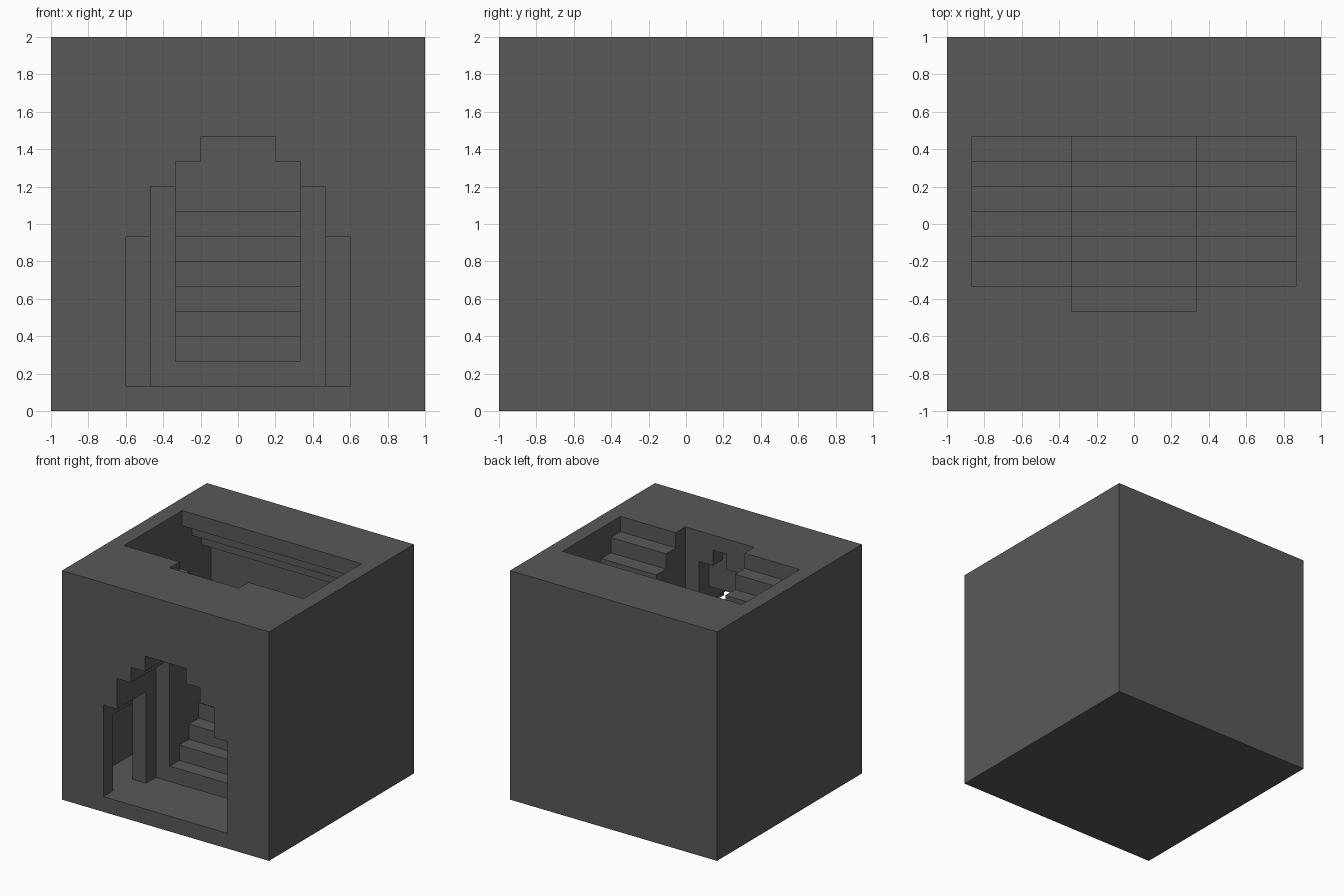
import bpy
import bmesh

cube = bpy.data.objects.get("Cube")
if cube:
    bpy.data.objects.remove(cube, do_unlink=True)

N = 15            # block is 15 units on each side
U = 2.0 / N       # one unit

stone = bpy.data.materials.new("dark_grey_stone")
stone.use_nodes = True
GREY = (0.1, 0.1, 0.1, 1.0)
stone.diffuse_color = GREY
stone.node_tree.nodes["Principled BSDF"].inputs["Base Color"].default_value = GREY


def place(p):
    """Unit-grid position to scene position."""
    return (p[0] * U - 1, p[1] * U - 1, p[2] * U)


def finish(bm, name):
    bmesh.ops.recalc_face_normals(bm, faces=bm.faces[:])
    mesh = bpy.data.meshes.new(name)
    bm.to_mesh(mesh)
    bm.free()
    mesh.materials.append(stone)
    obj = bpy.data.objects.new(name, mesh)
    bpy.context.collection.objects.link(obj)
    return obj


def hollow_block(name, voids):
    """Solid block with box-shaped voids (x0, x1, y0, y1, z0, z1) removed."""
    def solid(c):
        if min(c) < 0 or max(c) >= N:
            return False
        x, y, z = c
        return not any(a <= x < b and e <= y < f and g <= z < h
                       for a, b, e, f, g, h in voids)

    bm = bmesh.new()
    corners = {}

    def vert(p):
        if p not in corners:
            corners[p] = bm.verts.new(place(p))
        return corners[p]

    cells = [(x, y, z) for x in range(N) for y in range(N) for z in range(N)]
    for c in filter(solid, cells):
        for axis in range(3):
            u, v = (axis + 1) % 3, (axis + 2) % 3
            for side in (0, 1):
                near = list(c)
                near[axis] += 1 if side else -1
                if solid(tuple(near)):
                    continue
                ring = []
                for du, dv in ((0, 0), (1, 0), (1, 1), (0, 1)):
                    p = list(c)
                    p[axis] += side
                    p[u] += du
                    p[v] += dv
                    ring.append(vert(tuple(p)))
                bm.faces.new(ring if side else ring[::-1])
    mesh = bpy.data.meshes.new(name)
    bm.to_mesh(mesh)
    bm.free()
    mesh.materials.append(stone)
    bpy.context.collection.objects.link(bpy.data.objects.new(name, mesh))


def flight(name, x0, x1, y, direction, base, steps):
    """Stair flight: a stepped side profile extruded across its width."""
    profile = [(y, base)]
    for n in range(steps):
        profile += [(y + direction * n, base + n + 1),
                    (y + direction * (n + 1), base + n + 1)]
    profile.append((y + direction * steps, base))
    bm = bmesh.new()
    face = bm.faces.new([bm.verts.new(place((x0, a, b))) for a, b in profile])
    out = bmesh.ops.extrude_face_region(bm, geom=[face])
    moved = [g for g in out["geom"] if isinstance(g, bmesh.types.BMVert)]
    bmesh.ops.translate(bm, verts=moved, vec=((x1 - x0) * U, 0, 0))
    finish(bm, name)


def centred(inset, y0, y1, z0, z1):
    return (inset, N - inset, y0, y1, z0, z1)


voids = []
# Stepped entrance arch: (inset from the sides, height)
for inset, top in ((3, 7), (4, 9), (5, 10), (6, 11)):
    voids.append(centred(inset, 0, 3, 1, top))
# Taller inner arch facing the stairwell
for inset, top in ((4, 9), (5, 10), (6, 13), (7, 14)):
    voids.append(centred(inset, 3, 4, 1, top))
# Rooms either side of the entrance, running under the side flights
for x in (1, 12):
    voids.append((x, x + 2, 1, 11, 1, 6))
# Stairwell open to the top
voids.append(centred(5, 4, 11, 1, N))
voids.append(centred(1, 5, 11, 8, N))
# Rear landing under a stepped ceiling
for n in range(3):
    voids.append(centred(1, 11 + n, 12 + n, 8, 14 - n))

hollow_block("stairwell_block", voids)

# Central flight climbs to the rear landing, side flights return to the roof
flight("central_flight", 5, 10, 4, 1, 1, 7)
flight("right_flight", 1, 5, 11, -1, 8, 6)
flight("left_flight", 10, 14, 11, -1, 8, 6)
